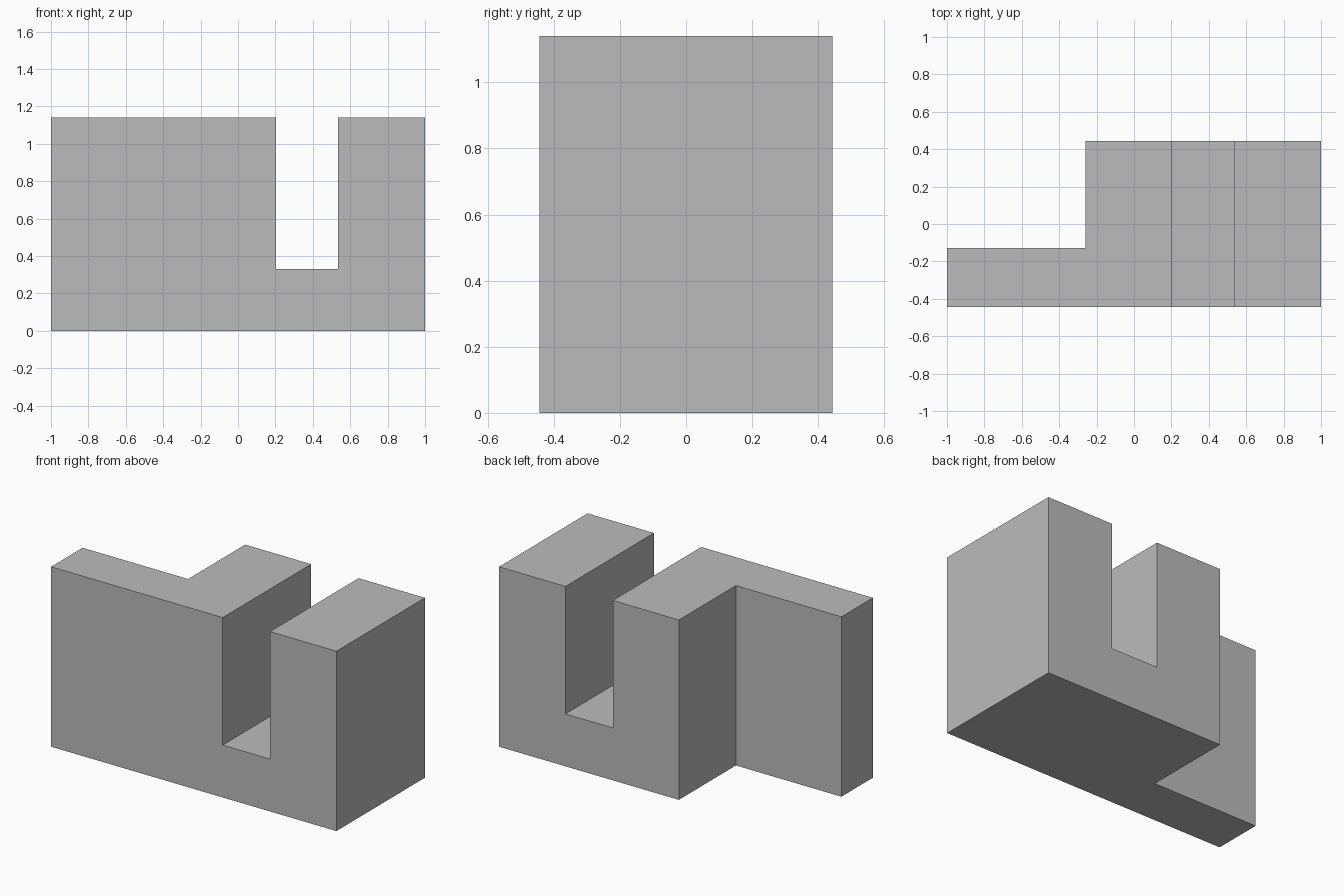
import bpy
import bmesh

default_cube = bpy.data.objects.get("Cube")
if default_cube:
    bpy.data.objects.remove(default_cube, do_unlink=True)

HALF_LENGTH, HALF_DEPTH, HEIGHT = 1.0, 0.443, 1.14
STEP_X, STEP_Y = -0.26, -0.128
SLOT_LEFT, SLOT_RIGHT, SLOT_FLOOR = 0.203, 0.535, 0.332

grey = bpy.data.materials.new("plain grey")
grey.use_nodes = True
colour = (0.5, 0.5, 0.5, 1)
grey.diffuse_color = colour
grey.node_tree.nodes["Principled BSDF"].inputs["Base Color"].default_value = colour


def extrude_profile(name, points, direction):
    """Extrude a closed outline into a solid."""
    bm = bmesh.new()
    face = bm.faces.new([bm.verts.new(p) for p in points])
    result = bmesh.ops.extrude_face_region(bm, geom=[face], use_keep_orig=True)
    moved = [g for g in result["geom"] if isinstance(g, bmesh.types.BMVert)]
    bmesh.ops.translate(bm, verts=moved, vec=direction)
    bmesh.ops.recalc_face_normals(bm, faces=bm.faces)
    mesh = bpy.data.meshes.new(name)
    bm.to_mesh(mesh)
    bm.free()
    mesh.materials.append(grey)
    obj = bpy.data.objects.new(name, mesh)
    bpy.context.collection.objects.link(obj)
    return obj


# L-shaped block, with a thin wing along the front
footprint = [(-HALF_LENGTH, -HALF_DEPTH), (HALF_LENGTH, -HALF_DEPTH),
             (HALF_LENGTH, HALF_DEPTH), (STEP_X, HALF_DEPTH),
             (STEP_X, STEP_Y), (-HALF_LENGTH, STEP_Y)]
block = extrude_profile("slotted_block", [(x, y, 0) for x, y in footprint],
                        (0, 0, HEIGHT))

# Open slot cut through from front to back
slot = [(SLOT_LEFT, SLOT_FLOOR), (SLOT_RIGHT, SLOT_FLOOR),
        (SLOT_RIGHT, HEIGHT + 1), (SLOT_LEFT, HEIGHT + 1)]
cutter = extrude_profile("slot_cutter", [(x, -1, z) for x, z in slot], (0, 2, 0))
cutter.hide_render = True

cut = block.modifiers.new("slot", "BOOLEAN")
cut.operation = "DIFFERENCE"
cut.solver = "EXACT"
cut.object = cutter
bpy.context.view_layer.objects.active = block
bpy.ops.object.modifier_apply(modifier=cut.name)
bpy.data.objects.remove(cutter, do_unlink=True)
